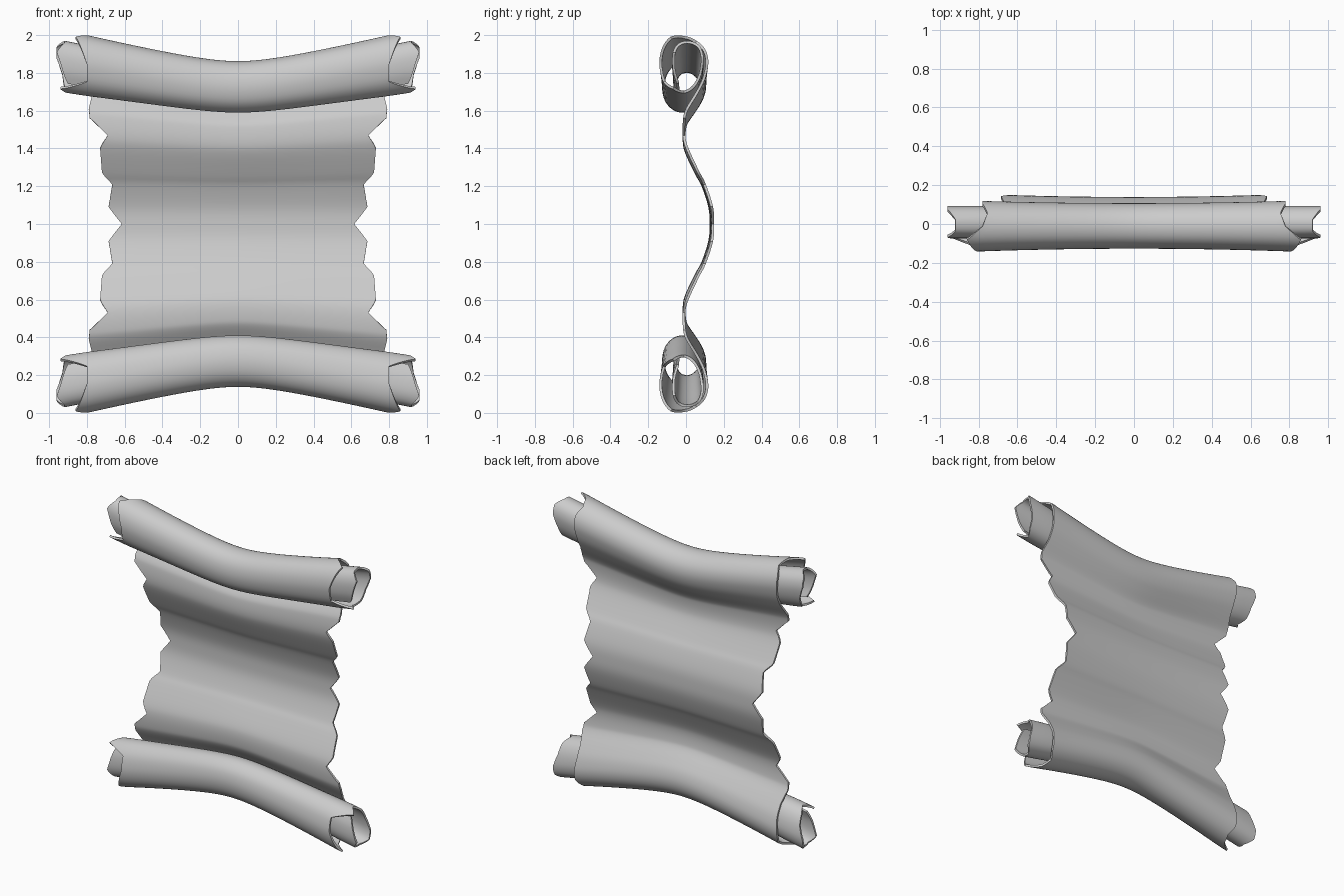
import bpy, math

if "Cube" in bpy.data.objects:
    bpy.data.objects.remove(bpy.data.objects["Cube"])

# Upper half of the sheet's cross-section at x=0, from the middle to the inner
# end of the roll: (y, z, half width of the ragged edge)
HALF = [
    (.132, 1.0, .615), (.125, 1.09, .685), (.09, 1.2, .665), (.058, 1.26, .72),
    (.005, 1.37, .73), (-.01, 1.43, .69), (-.007, 1.50, .785), (.006, 1.54, .79),
    (.05, 1.605, .77), (.085, 1.665, .77),
    # outer turn of the roll
    (.1, 1.73, .78), (.088, 1.79, .78), (.048, 1.837, .755), (-.01, 1.855, .78),
    (-.07, 1.838, .86), (-.108, 1.79, .83), (-.12, 1.72, .80), (-.103, 1.65, .80),
    (-.06, 1.607, .94),
    # inner turn of the roll
    (-.01, 1.597, .89), (.035, 1.615, .92), (.066, 1.66, .93), (.077, 1.72, .96),
    (.062, 1.775, .96), (.02, 1.805, .92), (-.03, 1.797, .92), (-.056, 1.75, .96),
    (-.057, 1.68, .93), (-.038, 1.63, .90),
]
STEPS, COLS = 4, 40


def spline(pts):
    """Smooth the y-z path, keep the edge widths straight between points."""
    out = []
    for i in range(len(pts) - 1):
        p0, p1, p2, p3 = (pts[max(i - 1, 0)], pts[i], pts[i + 1],
                          pts[min(i + 2, len(pts) - 1)])
        for s in range(STEPS):
            t = s / STEPS
            yz = [.5 * (2 * p1[k] + (p2[k] - p0[k]) * t
                        + (2 * p0[k] - 5 * p1[k] + 4 * p2[k] - p3[k]) * t * t
                        + (3 * p1[k] - p0[k] - 3 * p2[k] + p3[k]) * t ** 3)
                  for k in (0, 1)]
            out.append((yz[0], yz[1], p1[2] + (p2[2] - p1[2]) * t))
    return out + [pts[-1]]


def bend(x, y, z):
    """Flare the rolls away from the middle towards both sides."""
    side = 1 if z >= 1 else -1
    h = abs(z - 1)
    w = min(1, h / .7) ** 1.5
    k = min(1, abs(x) / .8) ** 2
    lift = .2 * (math.sqrt(x * x + .04) - .2) + (h - .725) * .1 * k
    return (x, y * (1 + .12 * k), 1 + side * (h + lift * w))


# Parchment sheet rolled at both ends
lower = [(y, 2 - z, w) for y, z, w in reversed(HALF[1:])]
path = spline(lower + HALF)
verts, faces = [], []
for y, z, w in path:
    for c in range(COLS + 1):
        verts.append(bend(w * (2 * c / COLS - 1), y, z))
n = COLS + 1
for r in range(len(path) - 1):
    for c in range(COLS):
        a = r * n + c
        faces.append((a, a + 1, a + n + 1, a + n))
mesh = bpy.data.meshes.new("rolled_parchment")
mesh.from_pydata(verts, [], faces)
mesh.update()
sheet = bpy.data.objects.new("rolled_parchment", mesh)
bpy.context.collection.objects.link(sheet)

# Paper thickness and smooth shading
solid = sheet.modifiers.new("thickness", 'SOLIDIFY')
solid.thickness = .014
solid.offset = 0
bpy.context.view_layer.objects.active = sheet
sheet.select_set(True)
bpy.ops.object.modifier_apply(modifier=solid.name)
bpy.ops.object.shade_smooth_by_angle(angle=math.radians(40))
